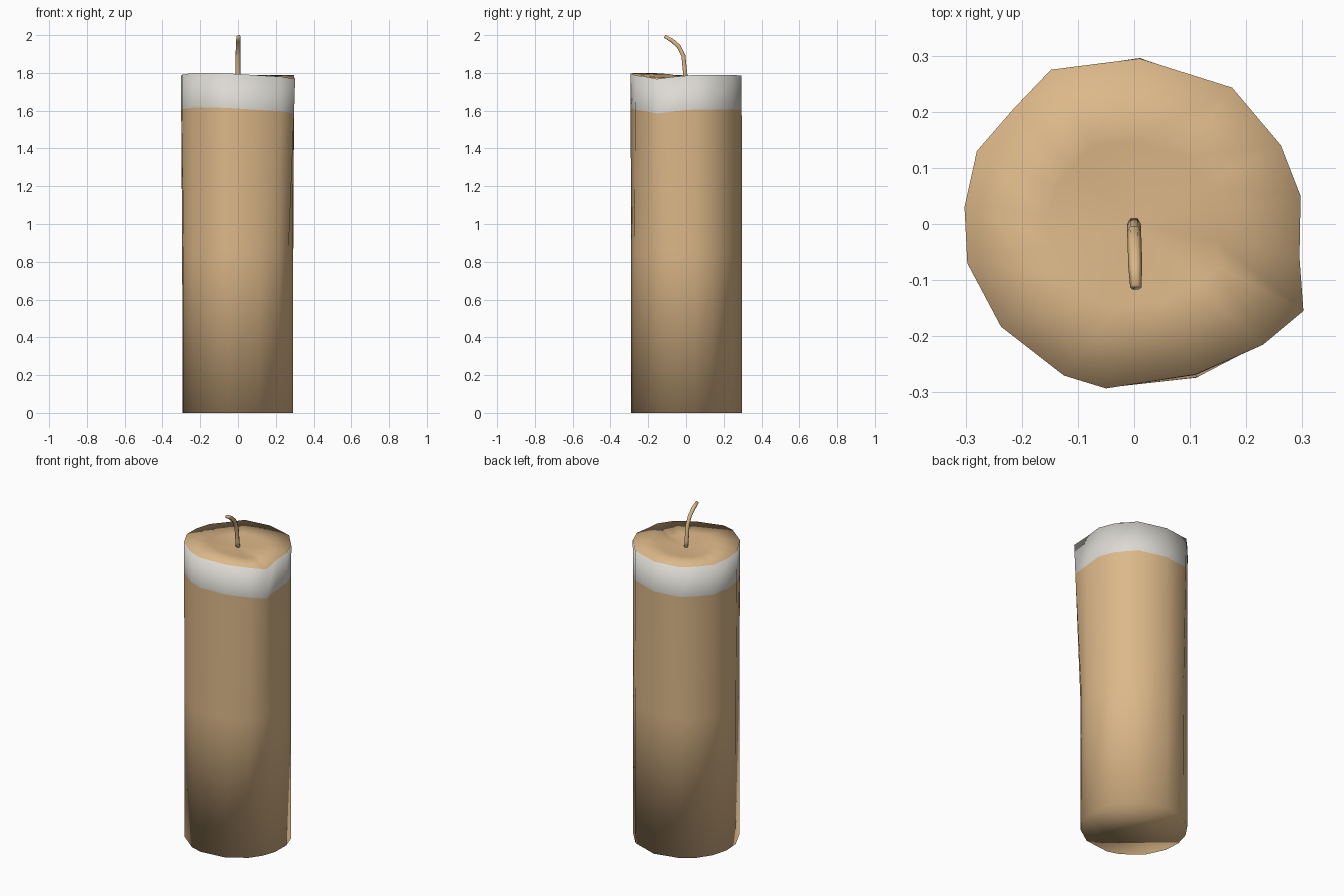
import bpy, bmesh, math
from mathutils import Vector

if "Cube" in bpy.data.objects:
    bpy.data.objects.remove(bpy.data.objects["Cube"])


def material(name, rgb):
    m = bpy.data.materials.new(name)
    m.diffuse_color = (*rgb, 1)
    m.use_nodes = True
    m.node_tree.nodes["Principled BSDF"].inputs["Base Color"].default_value = m.diffuse_color
    return m


TAN = material("tan wax", (0.72, 0.48, 0.25))
WHITE = material("pale band", (0.72, 0.70, 0.65))


def finish(bm, name, mats):
    bmesh.ops.recalc_face_normals(bm, faces=bm.faces)
    for f in bm.faces:
        f.smooth = True
    me = bpy.data.meshes.new(name)
    bm.to_mesh(me)
    bm.free()
    for m in mats:
        me.materials.append(m)
    ob = bpy.data.objects.new(name, me)
    bpy.context.collection.objects.link(ob)
    return ob


def bridge(bm, a, b, mat=0):
    n = len(a)
    for i in range(n):
        j = (i + 1) % n
        bm.faces.new((a[i], a[j], b[j], b[i])).material_index = mat


# Uneven candle rim: x, y, z counter-clockwise
RIM = [(0.01, 0.295, 1.785), (-0.148, 0.275, 1.785), (-0.215, 0.205, 1.78),
       (-0.28, 0.13, 1.78), (-0.302, 0.03, 1.785), (-0.297, -0.07, 1.79),
       (-0.237, -0.183, 1.80), (-0.125, -0.27, 1.80), (-0.05, -0.293, 1.797),
       (0.11, -0.268, 1.787), (0.23, -0.215, 1.78), (0.302, -0.155, 1.768),
       (0.295, -0.06, 1.78), (0.297, 0.05, 1.79), (0.262, 0.14, 1.79),
       (0.175, 0.243, 1.79)]

# Candle body: round foot, widening into the uneven rim
bm = bmesh.new()


def ring(height, blend):
    """blend 0 gives a true circle, 1 the uneven rim outline"""
    out = []
    for x, y, z in RIM:
        c = Vector((x, y)).normalized() * 0.296
        p = c.lerp(Vector((x, y)), blend)
        out.append(bm.verts.new((p.x, p.y, height(z))))
    return out


foot = ring(lambda z: 0, 0)
middle = ring(lambda z: 0.85, 0.1)
band = ring(lambda z: z - 0.183, 0.85)
rim = ring(lambda z: z, 1)
bridge(bm, foot, middle)
bridge(bm, middle, band)
bridge(bm, band, rim, 1)
bm.faces.new(foot[::-1])

# Slightly sunken top, pinched in around the wick
pool = [bm.verts.new((x * 0.5, y * 0.5, z - 0.006)) for x, y, z in RIM]
bridge(bm, rim, pool)
centre = bm.verts.new((0, 0, 1.765))
for i in range(len(pool)):
    bm.faces.new((pool[i], pool[(i + 1) % len(pool)], centre))
finish(bm, "candle_body", [TAN, WHITE])

# Wick: thin tube bending to the front
PATH = [(0, 0, 1.755), (0, -0.005, 1.80), (0, -0.014, 1.89),
        (0.001, -0.038, 1.94), (0.002, -0.075, 1.972), (0.003, -0.113, 1.994)]
bm = bmesh.new()
pts = [Vector(p) for p in PATH]
SIDES, R = 6, 0.0125
rings = []
for i, p in enumerate(pts):
    t = (pts[min(i + 1, len(pts) - 1)] - pts[max(i - 1, 0)]).normalized()
    side = Vector((1, 0, 0))
    up = t.cross(side).normalized()
    rr = R * (0.8 if i == len(pts) - 1 else 1)
    rings.append([bm.verts.new(p + rr * (math.cos(a) * side + math.sin(a) * up))
                  for a in (2 * math.pi * k / SIDES for k in range(SIDES))])
for a, b in zip(rings, rings[1:]):
    bridge(bm, a, b)
bm.faces.new(rings[0][::-1])
bm.faces.new(rings[-1])
finish(bm, "wick", [TAN])
